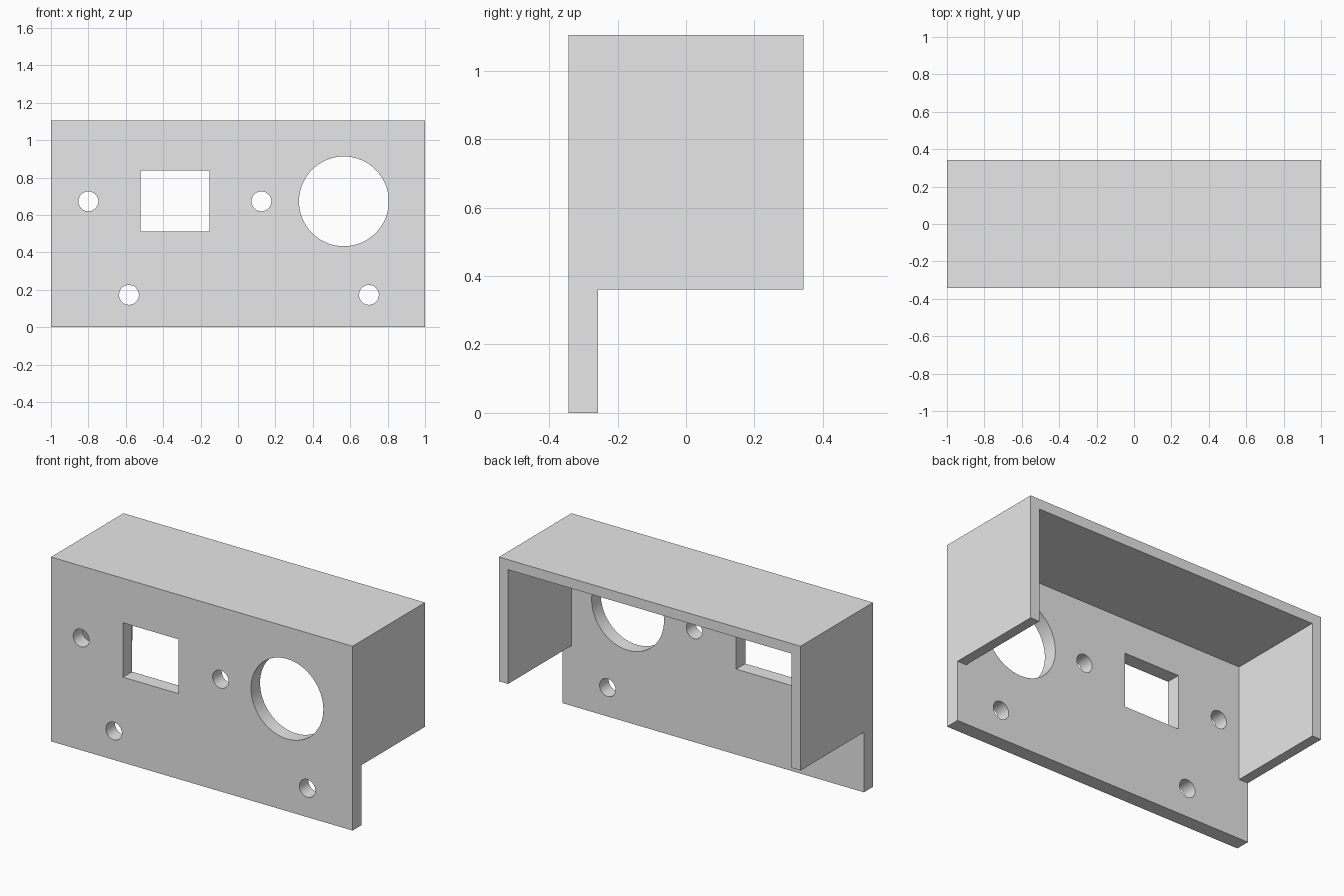
import bpy
import bmesh
from math import radians
from mathutils import Matrix, Vector

default_cube = bpy.data.objects.get("Cube")
if default_cube:
    bpy.data.objects.remove(default_cube, do_unlink=True)

# Main dimensions
FRONT, BACK, PLATE_BACK = -0.343, 0.343, -0.257
HEIGHT, HOOD_BOTTOM, WALL = 1.105, 0.36, 0.06

grey = bpy.data.materials.new("plain grey")
grey.use_nodes = True
grey.diffuse_color = (0.8, 0.8, 0.8, 1)
grey.node_tree.nodes["Principled BSDF"].inputs["Base Color"].default_value = (0.8, 0.8, 0.8, 1)


def finish(name, bm):
    bmesh.ops.recalc_face_normals(bm, faces=bm.faces)
    mesh = bpy.data.meshes.new(name)
    bm.to_mesh(mesh)
    bm.free()
    mesh.materials.append(grey)
    obj = bpy.data.objects.new(name, mesh)
    bpy.context.collection.objects.link(obj)
    return obj


def box(name, low, high):
    low, high = Vector(low), Vector(high)
    bm = bmesh.new()
    bmesh.ops.create_cube(bm, size=1, matrix=Matrix.Translation((low + high) / 2)
                          @ Matrix.Diagonal((high - low).to_4d()))
    return finish(name, bm)


def drill(name, x, z, radius):
    bm = bmesh.new()
    place = Matrix.Translation((x, FRONT, z)) @ Matrix.Rotation(radians(90), 4, "X")
    bmesh.ops.create_cone(bm, cap_ends=True, segments=64, radius1=radius,
                          radius2=radius, depth=0.3, matrix=place)
    return finish(name, bm)


# Panel and hood outline seen from the side, extruded across the width
outline = [(FRONT, 0), (PLATE_BACK, 0), (PLATE_BACK, HOOD_BOTTOM),
           (BACK, HOOD_BOTTOM), (BACK, HEIGHT), (FRONT, HEIGHT)]
bm = bmesh.new()
face = bm.faces.new([bm.verts.new((-1, y, z)) for y, z in outline])
extruded = bmesh.ops.extrude_face_region(bm, geom=[face])["geom"]
bmesh.ops.translate(bm, vec=(2, 0, 0),
                    verts=[v for v in extruded if isinstance(v, bmesh.types.BMVert)])
housing = finish("panel_housing", bm)

# Hollow of the hood, open at the back and below
cutters = [box("hollow_cutter", (-1 + WALL, PLATE_BACK, -0.2),
               (1 - WALL, BACK + 0.2, HEIGHT - WALL))]

# Rectangular socket opening, large round opening and screw holes
cutters.append(box("socket_cutter", (-0.522, FRONT - 0.1, 0.512),
                   (-0.153, PLATE_BACK + 0.1, 0.838)))
cutters.append(drill("round_cutter", 0.566, 0.673, 0.24))
for x, z in [(-0.8, 0.673), (0.125, 0.673), (-0.583, 0.173), (0.7, 0.173)]:
    cutters.append(drill("screw_cutter", x, z, 0.053))

bpy.ops.object.select_all(action="DESELECT")
bpy.context.view_layer.objects.active = housing
housing.select_set(True)
for cutter in cutters:
    cut = housing.modifiers.new("cut", "BOOLEAN")
    cut.operation = "DIFFERENCE"
    cut.solver = "EXACT"
    cut.object = cutter
    bpy.ops.object.modifier_apply(modifier=cut.name)
    bpy.data.objects.remove(cutter, do_unlink=True)

bpy.ops.object.shade_smooth_by_angle(angle=radians(30))
